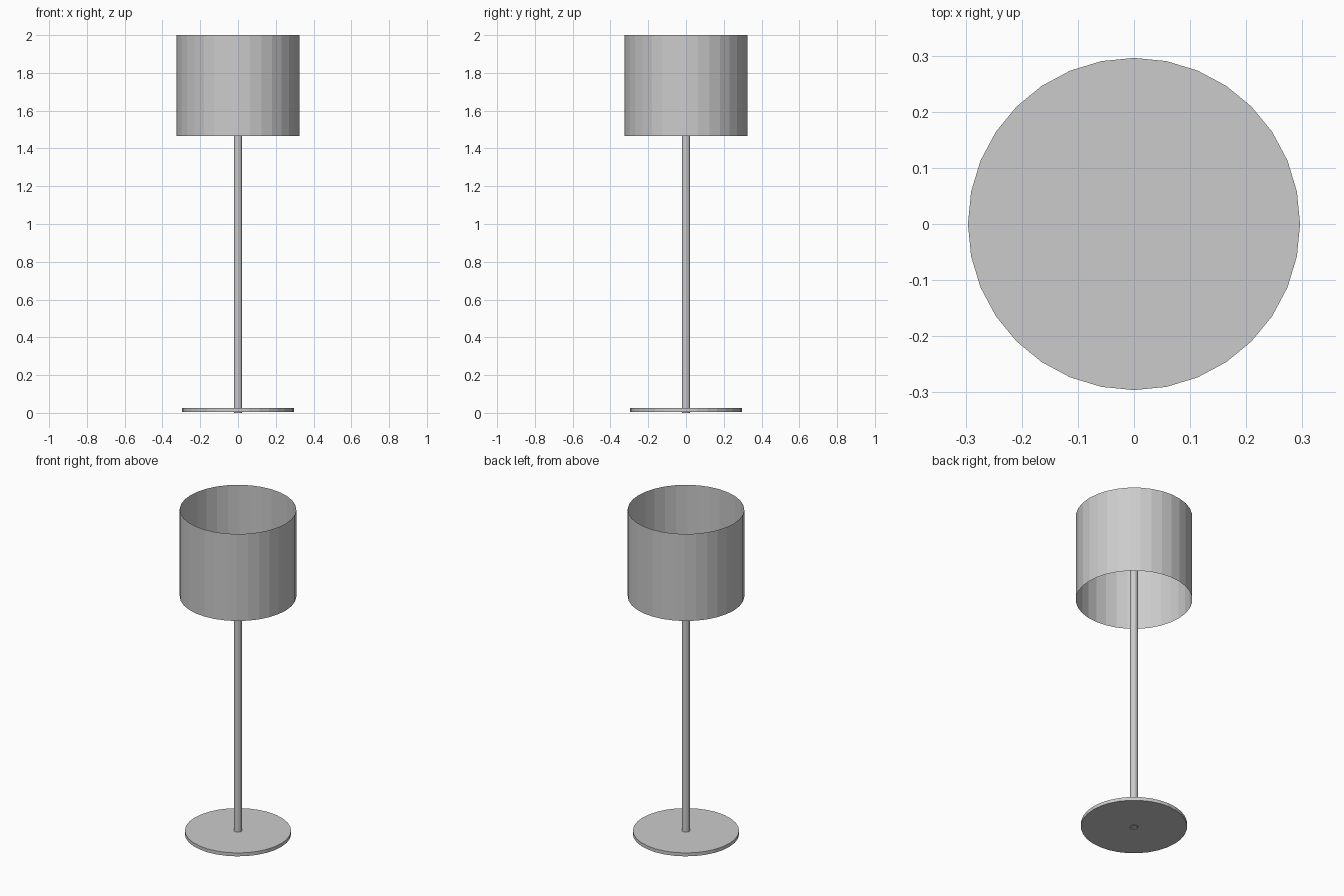
import bpy

if "Cube" in bpy.data.objects:
    bpy.data.objects.remove(bpy.data.objects["Cube"])


def cylinder(name, radius, z0, z1, sides, fill):
    """Upright flat-faced cylinder between two heights; fill NOTHING leaves an open tube."""
    bpy.ops.mesh.primitive_cylinder_add(
        vertices=sides, radius=radius, depth=z1 - z0,
        end_fill_type=fill, location=(0, 0, (z0 + z1) / 2))
    obj = bpy.context.object
    obj.name = name
    return obj


# Thin round foot
cylinder("base", 0.296, 0.004, 0.025, 32, 'NGON')

# Slim open tube running from the foot up into the shade
cylinder("pole", 0.022, 0.0, 1.73, 16, 'NOTHING')

# Drum shade, a single sheet open at top and bottom
cylinder("lampshade", 0.325, 1.465, 2.0, 32, 'NOTHING')
